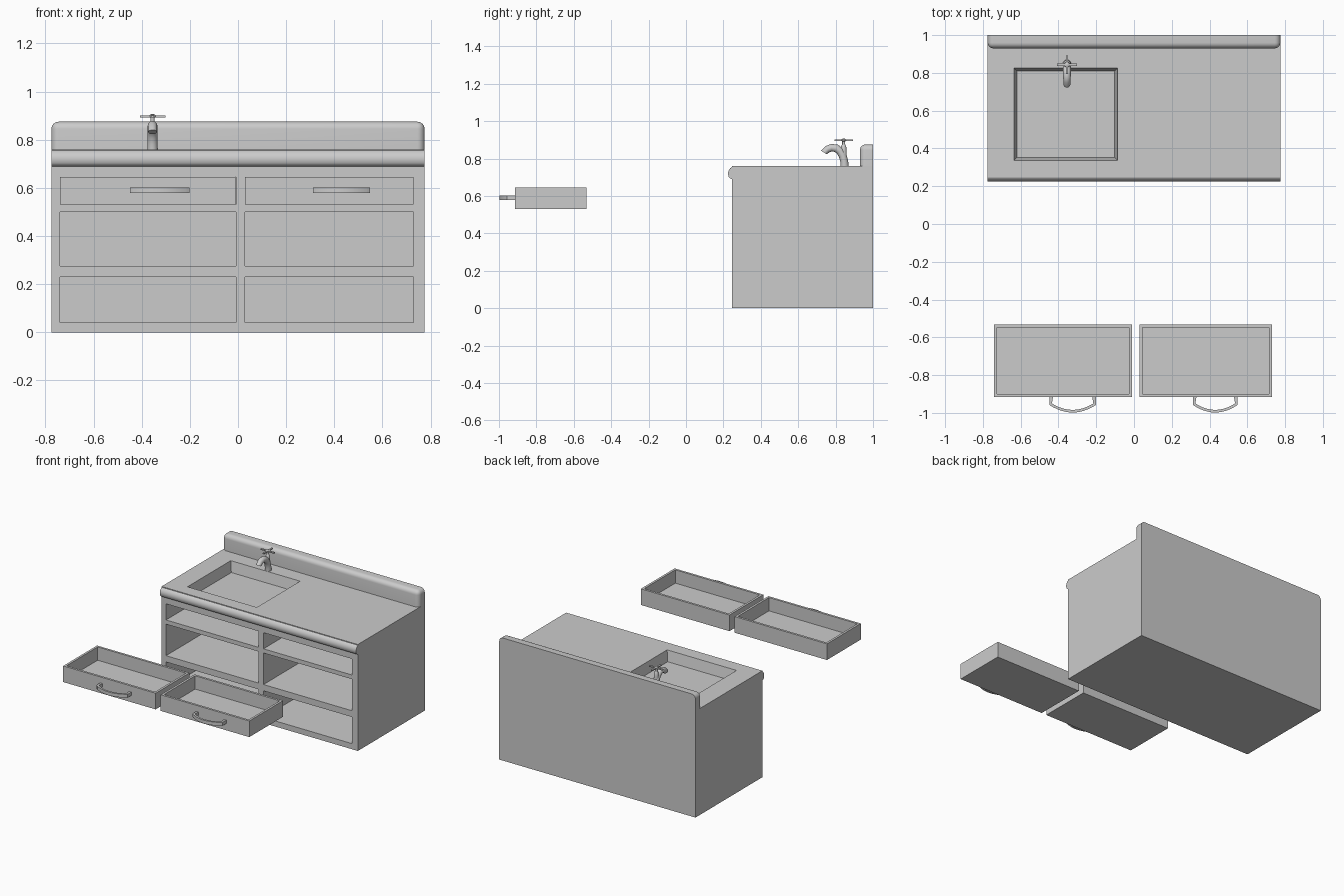
import bpy, bmesh, math
from mathutils import Vector

if "Cube" in bpy.data.objects:
    bpy.data.objects.remove(bpy.data.objects["Cube"])


def finish(bm, name, smooth=False):
    bmesh.ops.remove_doubles(bm, verts=bm.verts, dist=1e-5)
    bmesh.ops.recalc_face_normals(bm, faces=bm.faces)
    mesh = bpy.data.meshes.new(name)
    bm.to_mesh(mesh)
    bm.free()
    ob = bpy.data.objects.new(name, mesh)
    bpy.context.collection.objects.link(ob)
    if smooth:
        bpy.ops.object.select_all(action='DESELECT')
        ob.select_set(True)
        bpy.context.view_layer.objects.active = ob
        bpy.ops.object.shade_smooth_by_angle(angle=math.radians(35))
    return ob


def pocket_box(name, us, vs, cells, near, floor, far, to_xyz, taper=0.0):
    """Box whose near face is a grid; the listed cells sink to the floor depth."""
    bm = bmesh.new()

    def face(pts):
        bm.faces.new([bm.verts.new(to_xyz(*p)) for p in pts])

    for i in range(len(us) - 1):
        for j in range(len(vs) - 1):
            a, b, c, d = us[i], us[i + 1], vs[j], vs[j + 1]
            rim = [(a, c), (b, c), (b, d), (a, d)]
            if (i, j) not in cells:
                face([(u, v, near) for u, v in rim])
                continue
            t = taper
            low = [(a + t, c + t), (b - t, c + t), (b - t, d - t), (a + t, d - t)]
            face([(u, v, floor) for u, v in low])
            for k in range(4):
                m = (k + 1) % 4
                face([(*rim[k], near), (*rim[m], near), (*low[m], floor), (*low[k], floor)])
    # outer sides and far face
    edge = ([(u, vs[0]) for u in us] + [(us[-1], v) for v in vs[1:]]
            + [(u, vs[-1]) for u in us[-2::-1]] + [(us[0], v) for v in vs[-2:0:-1]])
    for k, p in enumerate(edge):
        q = edge[(k + 1) % len(edge)]
        face([(*p, near), (*q, near), (*q, far), (*p, far)])
    face([(*p, far) for p in edge])
    return finish(bm, name)


def prism(name, pts, vec, smooth=False):
    bm = bmesh.new()
    f = bm.faces.new([bm.verts.new(p) for p in pts])
    new = bmesh.ops.extrude_face_region(bm, geom=[f])['geom']
    bmesh.ops.translate(bm, vec=vec, verts=[g for g in new if isinstance(g, bmesh.types.BMVert)])
    return finish(bm, name, smooth)


def tube(name, rings, segs=16):
    """Round sweep in the yz plane; each ring is (centre, radius, tilt of its axis from +z)."""
    bm = bmesh.new()
    loops = []
    for (x, y, z), r, tilt in rings:
        side = Vector((0, math.cos(tilt), math.sin(tilt)))
        loops.append([bm.verts.new(Vector((x, y, z)) + Vector((1, 0, 0)) * r * math.cos(a) + side * r * math.sin(a))
                      for a in (2 * math.pi * k / segs for k in range(segs))])
    for A, B in zip(loops, loops[1:]):
        for k in range(segs):
            m = (k + 1) % segs
            bm.faces.new([A[k], A[m], B[m], B[k]])
    bm.faces.new(loops[0])
    bm.faces.new(loops[-1])
    return finish(bm, name, True)


W = 0.775
front = lambda u, v, d: (u, d, v)
top = lambda u, v, d: (u, v, d)

# cabinet body with six open compartments
pocket_box("cabinet", [-W, -0.74, -0.008, 0.03, 0.73, W],
           [0, 0.04, 0.23, 0.275, 0.50, 0.53, 0.645, 0.67],
           {(i, j) for i in (1, 3) for j in (1, 3, 5)}, 0.245, 0.965, 1.0, front)

# countertop with sunken basin
pocket_box("countertop", [-W, -0.635, -0.087, W], [0.245, 0.337, 0.825, 1.0],
           {(1, 1)}, 0.76, 0.685, 0.67, top, taper=0.015)

# rounded front nosing
arc = [(0.265 - 0.04 * math.sin(a), 0.72 + 0.04 * math.cos(a))
       for a in (math.radians(t) for t in range(0, 91, 15))]
profile = arc + [(0.227, 0.703), (0.235, 0.694), (0.248, 0.688), (0.265, 0.688)]
prism("counter_nosing", [(-W, y, z) for y, z in profile], (2 * W, 0, 0), True)

# backsplash with rounded exposed edges
bm = bmesh.new()
bmesh.ops.create_cube(bm, size=1)
for v in bm.verts:
    v.co = (v.co.x * 2 * W, 0.965 + v.co.y * 0.07, 0.8075 + v.co.z * 0.135)
sel = []
for e in bm.edges:
    a, b = (v.co for v in e.verts)
    on_back = a.y > 0.99 and b.y > 0.99
    on_base = a.z < 0.75 and b.z < 0.75
    if not on_back and not on_base:
        sel.append(e)
bmesh.ops.bevel(bm, geom=sel, offset=0.03, segments=6, profile=0.5, affect='EDGES')
finish(bm, "backsplash", True)

# pulled-out drawers with bowed handles
t = 0.016
for side, x0, x1, hx in (("left", -0.74, -0.01, -0.325), ("right", 0.03, 0.73, 0.43)):
    pocket_box(side + "_drawer", [x0, x0 + t, x1 - t, x1], [-0.915, -0.915 + t, -0.533 - t, -0.533],
               {(1, 1)}, 0.645, 0.55, 0.53, top)
    half = 0.123 if side == "left" else 0.118
    z0, h = 0.578, 0.024
    outer, inner = [], []
    for k in range(13):
        s = -1 + k / 6
        outer.append((hx + s * half, -0.958 - 0.04 * (1 - s * s), z0))
        inner.append((hx + s * (half - 0.01), -0.948 - 0.036 * (1 - s * s), z0))
    prism(side + "_handle_grip", outer + inner[::-1], (0, 0, h), True)
    for s in (-1, 1):
        leg = [(1.0, -0.913), (0.84, -0.913), (0.89, -0.95), (0.90, -0.966), (1.0, -0.958)]
        prism(side + "_handle_leg", [(hx + s * half * u, y, z0) for u, y in leg], (0, 0, h))

# faucet: curved body and spout
fx = -0.355
path = [(0.848, 0.755, 0.022, 0), (0.846, 0.785, 0.021, 10), (0.838, 0.815, 0.021, 22),
        (0.823, 0.84, 0.021, 40), (0.803, 0.855, 0.021, 65), (0.778, 0.858, 0.02, 95),
        (0.757, 0.85, 0.019, 120), (0.738, 0.832, 0.018, 150)]
tube("faucet_spout", [((fx, y, z), r, math.radians(a)) for y, z, r, a in path])
tube("faucet_stem", [((fx, 0.843, z), r, 0) for z, r in
                     ((0.76, 0.017), (0.84, 0.016), (0.868, 0.013), (0.875, 0.008), (0.892, 0.008),
                      (0.894, 0.013), (0.902, 0.013), (0.906, 0.006))])

# faucet cross handle
for name, dx, dy in (("tap_bar_across", 0.053, 0.006), ("tap_bar_along", 0.006, 0.05)):
    prism(name, [(fx + sx * dx, 0.843 + sy * dy, 0.893)
                 for sx, sy in ((-1, -1), (1, -1), (1, 1), (-1, 1))], (0, 0, 0.008))
